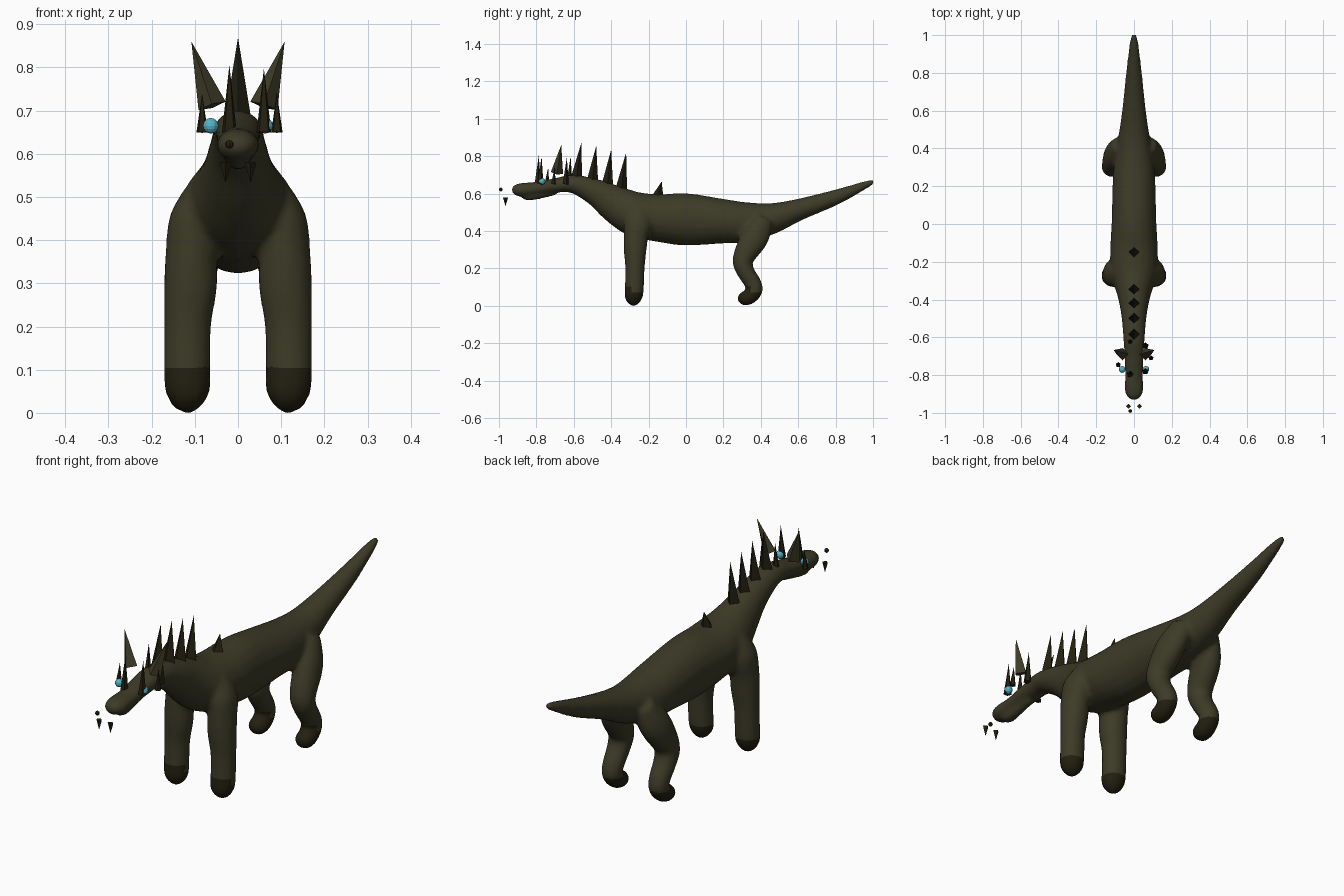
import bpy, bmesh, math
from mathutils import Vector

if "Cube" in bpy.data.objects:
    bpy.data.objects.remove(bpy.data.objects["Cube"])


def material(name, rgb):
    m = bpy.data.materials.new(name)
    m.use_nodes = True
    m.diffuse_color = (*rgb, 1)
    bsdf = m.node_tree.nodes["Principled BSDF"]
    bsdf.inputs["Base Color"].default_value = (*rgb, 1)
    bsdf.inputs["Roughness"].default_value = 0.8
    return m


hide = material("olive hide", (0.046, 0.043, 0.02))
dark = material("dark horn", (0.016, 0.014, 0.005))
cyan = material("cyan eye", (0.09, 0.45, 0.56))


def finish(bm, name, *mats):
    mesh = bpy.data.meshes.new(name)
    bm.to_mesh(mesh)
    bm.free()
    obj = bpy.data.objects.new(name, mesh)
    bpy.context.collection.objects.link(obj)
    for m in mats:
        mesh.materials.append(m)
    return obj


def spline(points, steps=4):
    """Catmull-Rom interpolation of (x, y, z, width radius, depth radius)."""
    p = [Vector(q) for q in points]
    p = [p[0]] + p + [p[-1]]
    out = []
    for a, b, c, d in zip(p, p[1:], p[2:], p[3:]):
        for i in range(steps):
            t = i / steps
            out.append(0.5 * (2 * b + (c - a) * t + (2 * a - 5 * b + 4 * c - d) * t * t
                              + (3 * b - a - 3 * c + d) * t ** 3))
    return out + [p[-1]]


def tube(bm, points, sides=20):
    """Closed elliptical tube whose path runs roughly in the side plane."""
    path = spline(points)
    rings = []
    side = Vector((1, 0, 0))
    for i, q in enumerate(path):
        ahead = path[min(i + 1, len(path) - 1)]
        behind = path[max(i - 1, 0)]
        along = Vector((0, ahead[1] - behind[1], ahead[2] - behind[2])).normalized()
        depth = along.cross(side)
        ring = []
        for k in range(sides):
            a = math.tau * k / sides
            ring.append(bm.verts.new(Vector(q[:3]) + side * math.cos(a) * q[3]
                                     + depth * math.sin(a) * q[4]))
        rings.append(ring)
    for r, s in zip(rings, rings[1:]):
        for k in range(sides):
            n = (k + 1) % sides
            bm.faces.new((r[k], r[n], s[n], s[k]))
    bm.faces.new(rings[0])
    bm.faces.new(rings[-1])


# Tail, trunk, neck and head in one run: y, z, width, depth
torso = [
    (1.0, .66, .008, .008), (.98, .655, .02, .018), (.8, .58, .042, .041),
    (.6, .513, .063, .059), (.45, .465, .085, .085), (.3, .447, .108, .11),
    (.2, .452, .114, .119), (0, .462, .119, .14), (-.15, .47, .127, .127),
    (-.27, .49, .12, .12), (-.38, .545, .087, .1), (-.48, .605, .068, .073),
    (-.6, .651, .057, .05), (-.7, .643, .052, .039), (-.8, .627, .047, .036),
    (-.87, .62, .05, .038), (-.91, .62, .04, .03), (-.932, .62, .014, .012)]
jaw = [(-.7, .61, .02, .02), (-.8, .59, .026, .022),
       (-.85, .582, .026, .02), (-.872, .585, .012, .01)]
front_leg = [
    (.075, -.25, .54, .035, .04), (.1, -.255, .46, .057, .075),
    (.108, -.268, .37, .06, .066), (.11, -.272, .29, .062, .06),
    (.117, -.273, .2, .055, .052), (.118, -.276, .1, .054, .051),
    (.117, -.28, .05, .052, .049), (.117, -.28, .018, .035, .034),
    (.117, -.28, 0, .012, .012)]
hind_leg = [
    (.07, .42, .47, .045, .05), (.1, .37, .37, .058, .075),
    (.115, .305, .25, .056, .056), (.118, .318, .185, .05, .048),
    (.118, .358, .12, .046, .045), (.118, .365, .08, .044, .044),
    (.118, .335, .045, .044, .04), (.118, .3, .04, .04, .036),
    (.118, .276, .04, .016, .014)]

bm = bmesh.new()
for part in (torso, jaw):
    tube(bm, [(0, *q) for q in part])
for leg in (front_leg, hind_leg):
    for s in (1, -1):
        tube(bm, [(s * q[0], *q[1:]) for q in leg])
bmesh.ops.recalc_face_normals(bm, faces=bm.faces)
body = finish(bm, "body")

# Fuse the limbs into the trunk and soften the joints
mod = body.modifiers.new("fuse", 'REMESH')
mod.mode = 'VOXEL'
mod.voxel_size = 0.011
mod = body.modifiers.new("soften", 'SMOOTH')
mod.factor = 0.5
mod.iterations = 5
fused = bpy.data.meshes.new_from_object(
    body.evaluated_get(bpy.context.evaluated_depsgraph_get()))
body.modifiers.clear()
body.data = fused
fused.materials.clear()
fused.materials.append(hide)
fused.materials.append(dark)
for f in fused.polygons:
    f.use_smooth = True
    # Dark feet, with the colour rising higher at the front
    f.material_index = int(f.center.z < (0.105 if f.normal.y < -0.3 else 0.075))


def spike(name, base, tip, radius, sides, mat):
    base, tip = Vector(base), Vector(tip)
    axis = tip - base
    bm = bmesh.new()
    bmesh.ops.create_cone(bm, cap_ends=True, segments=sides, radius1=radius,
                          radius2=0, depth=axis.length)
    turn = Vector((0, 0, 1)).rotation_difference(axis)
    for v in bm.verts:
        v.co = turn @ v.co + (base + tip) / 2
    return finish(bm, name, mat)


# Ridge of spikes along the neck and shoulders: y, base z, tip y, tip z
for i, (y, z, ty, tz) in enumerate([(-.15, .585, -.13, .665), (-.345, .63, -.32, .82),
                                    (-.42, .65, -.4, .835), (-.5, .67, -.48, .855),
                                    (-.585, .685, -.56, .87)]):
    spike(f"back_spike_{i + 1}", (0, y, z), (0, ty, tz), .03, 4, dark)

# Brow horns and fangs in pairs
for s, label in ((1, "left"), (-1, "right")):
    spike(f"horn_{label}", (s * .06, -.69, .711), (s * .108, -.667, .86), .033, 4, hide)
    spike(f"fang_{label}", (s * .029, -.965, .58), (s * .029, -.965, .533), .014, 4, dark)

# Uneven crown of narrow spikes: x, y, tip z, radius
for i, (x, y, tip, r) in enumerate([(-.02, -.795, .806, .018), (.06, -.78, .798, .018),
                                    (-.083, -.745, .74, .014), (.09, -.71, .74, .014),
                                    (-.02, -.625, .8, .018), (.06, -.645, .795, .018)]):
    spike(f"crown_spike_{i + 1}", (x, y, .65), (x, y + .008, tip), r, 5, dark)


def ball(name, centre, radius, u, v, mat):
    bm = bmesh.new()
    bmesh.ops.create_uvsphere(bm, u_segments=u, v_segments=v, radius=radius)
    bmesh.ops.translate(bm, verts=bm.verts, vec=centre)
    return finish(bm, name, mat)


# Eyes and nose bead
for s, label in ((1, "left"), (-1, "right")):
    ball(f"eye_{label}", (s * .063, -.77, .665), .018, 12, 8, cyan)
ball("nose_bead", (-.02, -.99, .622), .01, 8, 6, dark)
